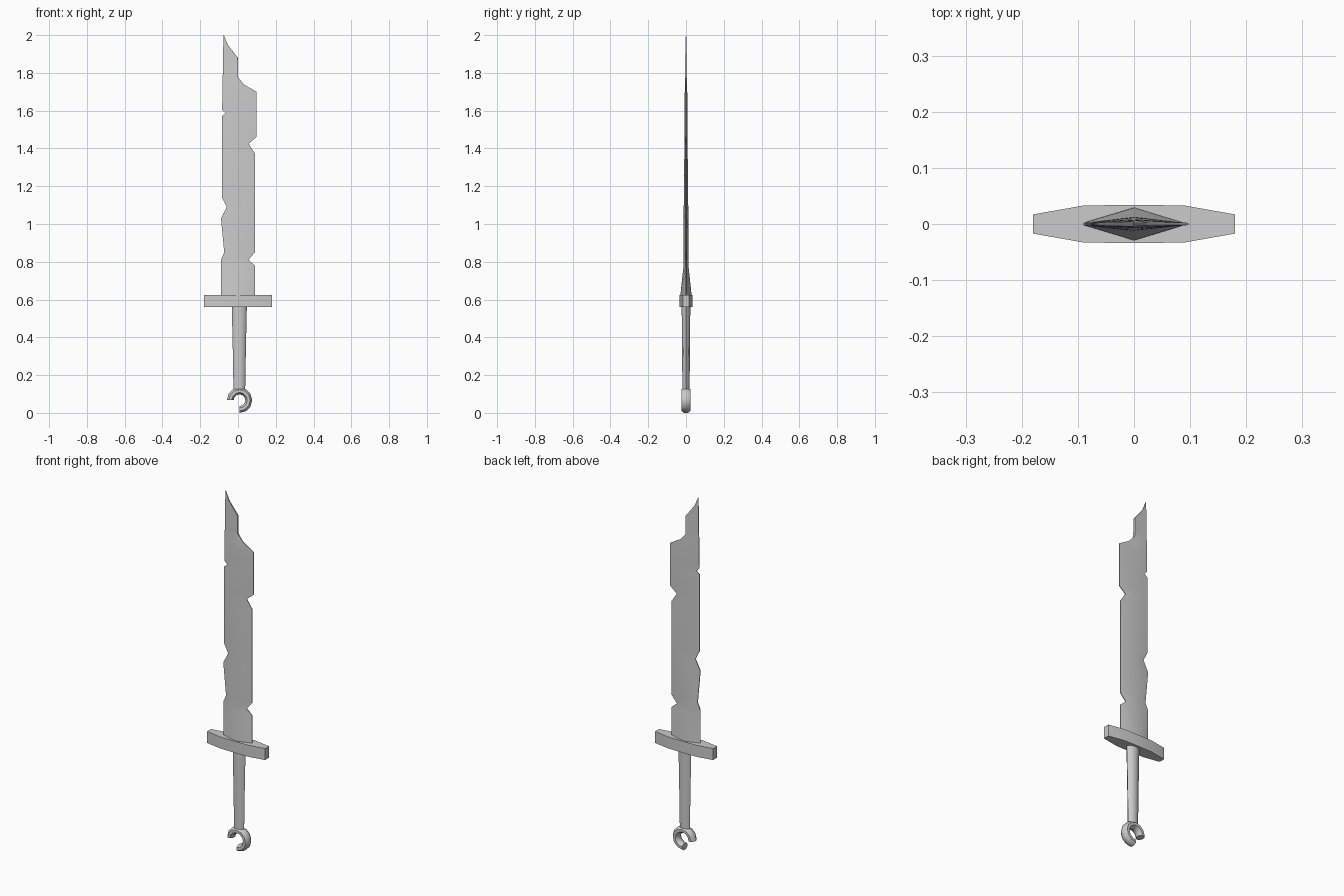
import bpy, bmesh, math

if "Cube" in bpy.data.objects:
    bpy.data.objects.remove(bpy.data.objects["Cube"])


def loft(name, rings, angle=40):
    """Skin a list of equal-length vertex rings and cap both ends."""
    bm = bmesh.new()
    loops = [[bm.verts.new(p) for p in ring] for ring in rings]
    n = len(loops[0])
    for a, b in zip(loops, loops[1:]):
        for i in range(n):
            j = (i + 1) % n
            bm.faces.new((a[i], a[j], b[j], b[i]))
    bm.faces.new(loops[0][::-1])
    bm.faces.new(loops[-1])
    bmesh.ops.recalc_face_normals(bm, faces=bm.faces)
    mesh = bpy.data.meshes.new(name)
    bm.to_mesh(mesh)
    bm.free()
    ob = bpy.data.objects.new(name, mesh)
    bpy.context.collection.objects.link(ob)
    bpy.ops.object.select_all(action='DESELECT')
    ob.select_set(True)
    bpy.context.view_layer.objects.active = ob
    bpy.ops.object.shade_smooth_by_angle(angle=math.radians(angle))
    return ob


def sample(pts, z):
    """Piecewise linear value at height z from (z, value) pairs."""
    for (z0, v0), (z1, v1) in zip(pts, pts[1:]):
        if z <= z1:
            return v0 + (v1 - v0) * (z - z0) / (z1 - z0)
    return pts[-1][1]


# Blade: chipped left and right edges, ridge half thickness, all by height
left = [(.60, -.09), (.81, -.09), (.85, -.073), (1.03, -.09), (1.09, -.06),
        (1.14, -.085), (1.57, -.085), (1.587, -.066), (1.605, -.084), (2.0, -.077)]
right = [(.60, .089), (.78, .089), (.81, .055), (.85, .089), (1.375, .089),
         (1.425, .056), (1.46, .097), (1.70, .097), (1.74, .03), (1.775, .001),
         (1.88, -.001), (1.95, -.055), (2.0, -.075)]
thick = [(.60, .031), (.63, .029), (.78, .013), (1.09, .012), (1.46, .008),
         (1.80, .006), (1.95, .003), (2.0, .001)]
rings = []
for z in sorted({p[0] for p in left + right + thick}):
    xl, xr, t = sample(left, z), sample(right, z), sample(thick, z)
    e = min(.002, t)
    xm = min(0, xr - .0005)
    rings.append([(xl, -e, z), (xm, -t, z), (xr, -e, z),
                  (xr, e, z), (xm, t, z), (xl, e, z)])
loft("blade", rings)

# Guard: flat bar narrowing toward both ends
loft("guard", [[(x, -y, .56), (x, y, .56), (x, y, .625), (x, -y, .625)]
               for x, y in ((-.18, .017), (-.09, .033), (0, .034),
                            (.09, .033), (.18, .017))])

# Grip: tapered eight-sided handle
loft("grip", [[(.007 + rx * math.cos(k * math.pi / 4),
                ry * math.sin(k * math.pi / 4), z) for k in range(8)]
              for z, rx, ry in ((.12, .031, .019), (.35, .035, .021), (.57, .04, .023))], 50)

# Pommel: broken ring, from its left end over the top to the bottom end
rings = []
for i in range(10):
    a = math.radians(180 - 30 * i)
    ring = []
    for k in range(8):
        b = math.radians(22.5 + 45 * k)
        r = .049 + .0195 * math.cos(b)
        ring.append((.008 + r * math.cos(a), .027 * math.sin(b), .067 + r * math.sin(a)))
    rings.append(ring)
loft("pommel_ring", rings, 50)
